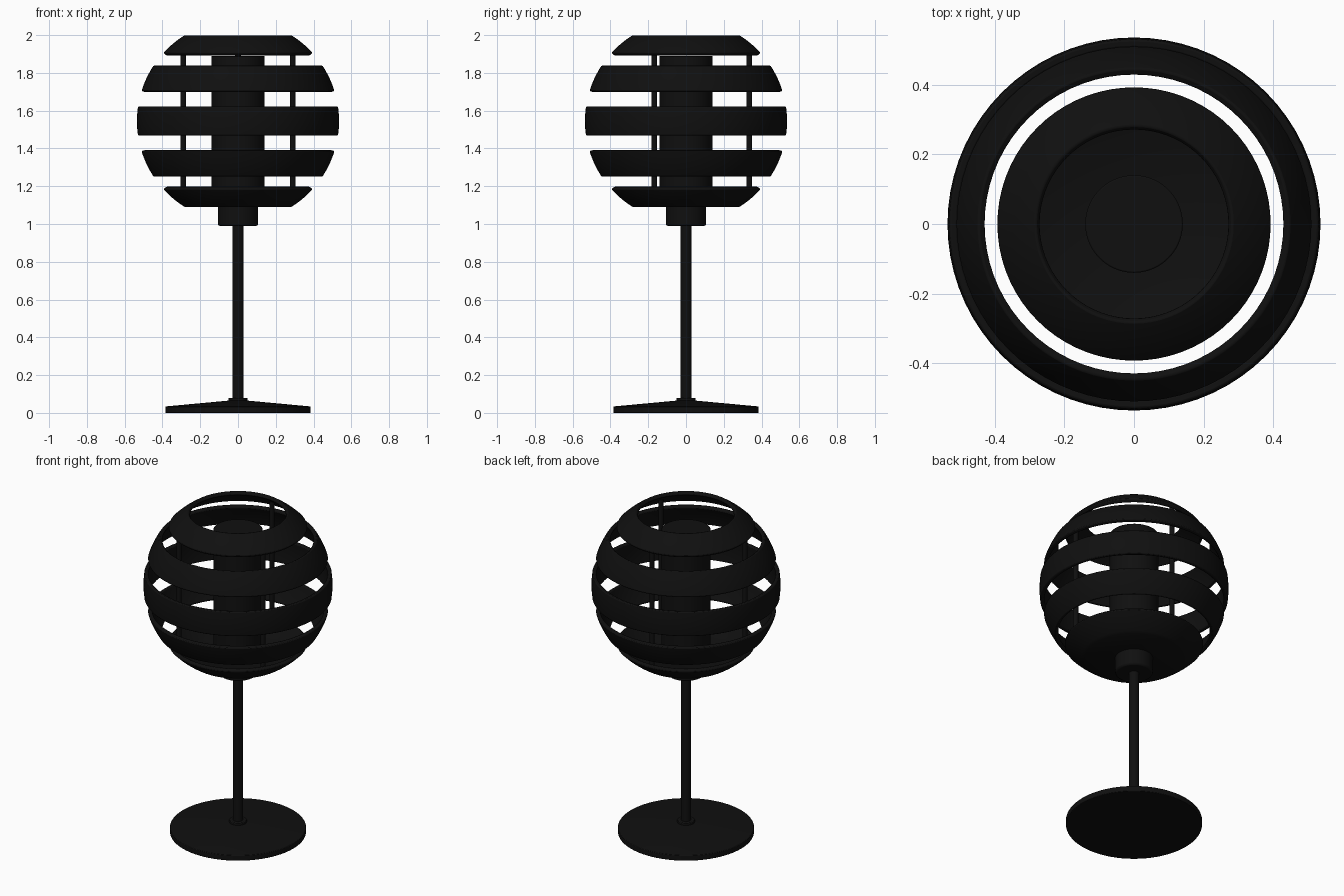
import bpy, bmesh
from math import sin, cos, radians

cube = bpy.data.objects.get("Cube")
if cube:
    bpy.data.objects.remove(cube)

BLACK = (0.005, 0.005, 0.005, 1.0)
black = bpy.data.materials.new("matte_black")
black.use_nodes = True
black.diffuse_color = BLACK
bsdf = black.node_tree.nodes["Principled BSDF"]
bsdf.inputs["Base Color"].default_value = BLACK
bsdf.inputs["Roughness"].default_value = 0.6

CENTRE, RADIUS, WALL = 1.545, 0.535, 0.024


def lathe(name, profile, closed=False, bevel=0.0, segments=72):
    """Revolve an (r, z) profile around the z axis."""
    bm = bmesh.new()
    verts = [bm.verts.new((r, 0, z)) for r, z in profile]
    pairs = list(zip(verts, verts[1:]))
    if closed:
        pairs.append((verts[-1], verts[0]))
    edges = [bm.edges.new(p) for p in pairs]
    bmesh.ops.spin(bm, geom=verts + edges, cent=(0, 0, 0), axis=(0, 0, 1),
                   angle=radians(360), steps=segments)
    bmesh.ops.remove_doubles(bm, verts=bm.verts, dist=1e-5)
    bmesh.ops.recalc_face_normals(bm, faces=bm.faces)
    mesh = bpy.data.meshes.new(name)
    bm.to_mesh(mesh)
    bm.free()
    obj = bpy.data.objects.new(name, mesh)
    bpy.context.collection.objects.link(obj)
    mesh.materials.append(black)
    if bevel:
        mod = obj.modifiers.new("soft_edges", 'BEVEL')
        mod.width, mod.segments = bevel, 2
        mod.limit_method, mod.angle_limit = 'ANGLE', radians(40)
    bpy.ops.object.select_all(action='DESELECT')
    obj.select_set(True)
    bpy.context.view_layer.objects.active = obj
    bpy.ops.object.shade_smooth_by_angle(angle=radians(35))
    return obj


def arc(radius, low, high, steps=8):
    """Points on the globe outline between two latitudes in degrees."""
    angles = [radians(low + (high - low) * i / steps) for i in range(steps + 1)]
    return [(radius * cos(a), CENTRE + radius * sin(a)) for a in angles]


def cylinder(name, radius, low, high, bevel=0.0, segments=48):
    return lathe(name, [(0, low), (radius, low), (radius, high), (0, high)],
                 bevel=bevel, segments=segments)


# Open shade rings, cut from a hollow globe
for name, low, high in (("top_shade_ring", 42.5, 58.3),
                        ("upper_shade_ring", 17.3, 33.5),
                        ("middle_shade_ring", -8.3, 8.3),
                        ("lower_shade_ring", -33.5, -17.3)):
    outline = arc(RADIUS, low, high) + arc(RADIUS - WALL, high, low)
    lathe(name, outline, closed=True, bevel=0.006)

# Bottom dish with a closed floor
dish = arc(RADIUS, -58.3, -42.5) + arc(RADIUS - WALL, -42.5, -58.3)
lathe("bottom_shade_dish", [(0, dish[0][1])] + dish + [(0, dish[-1][1])], bevel=0.006)

# Inner light tube and socket hub
cylinder("light_tube", 0.14, 1.09, 1.89, bevel=0.004)
cylinder("socket_hub", 0.107, 0.99, 1.10, bevel=0.01)

# Three thin rods joining the shade
for i in range(3):
    rod = cylinder(f"support_rod_{i + 1}", 0.015, 1.15, 1.94, segments=16)
    a = radians(90 + 120 * i)
    rod.location = (0.335 * cos(a), 0.335 * sin(a), 0)

# Stem, collar and sloping foot
cylinder("stem", 0.029, 0.05, 1.0, segments=32)
cylinder("stem_collar", 0.05, 0.05, 0.08, bevel=0.004)
lathe("foot", [(0, 0), (0.385, 0), (0.385, 0.034), (0.05, 0.065), (0, 0.065)], bevel=0.003)
